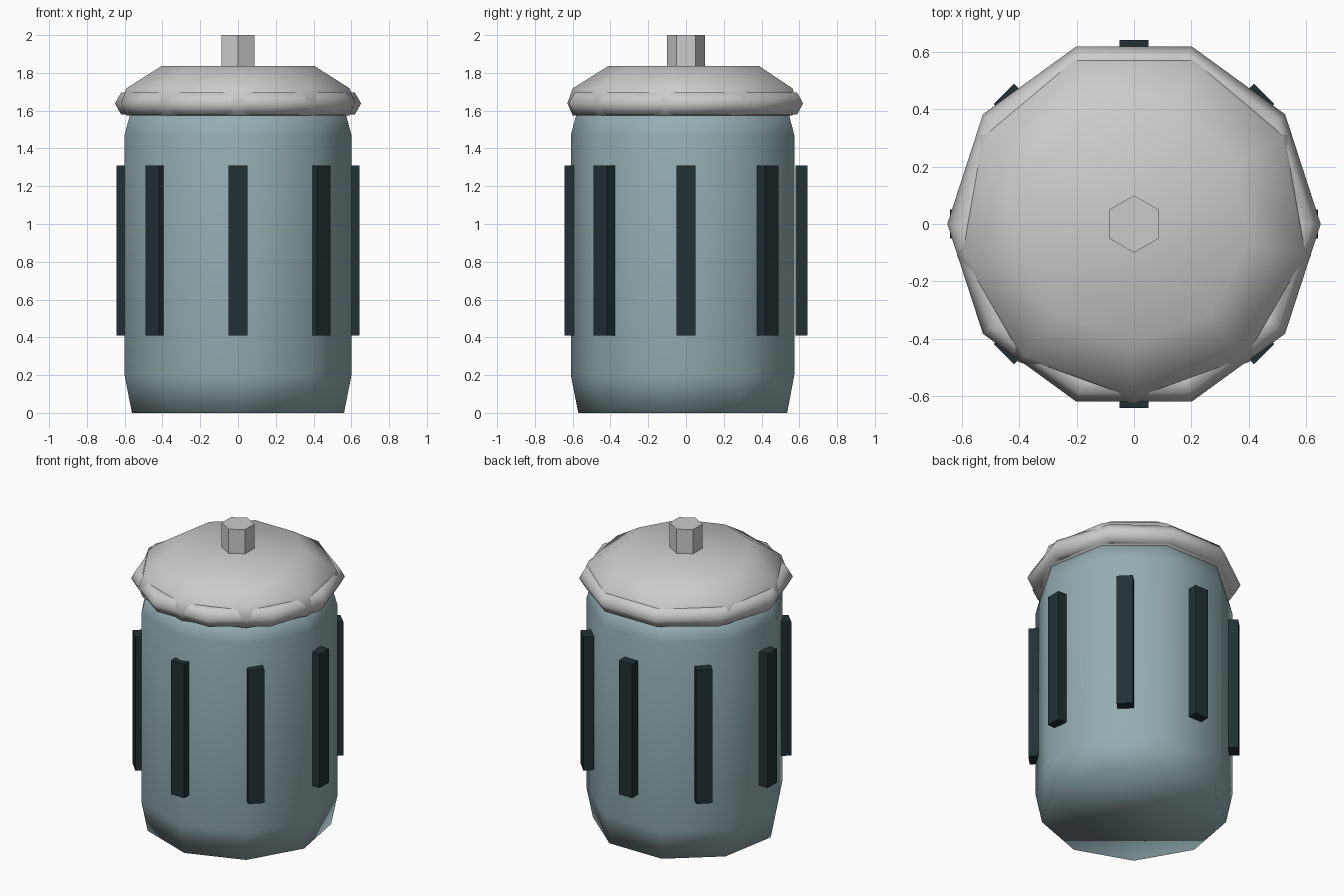
import bpy, bmesh, math

if "Cube" in bpy.data.objects:
    bpy.data.objects.remove(bpy.data.objects["Cube"])


def make_object(name, bm, smooth, mat=None):
    bmesh.ops.recalc_face_normals(bm, faces=bm.faces[:])
    for f in bm.faces:
        f.smooth = smooth
    mesh = bpy.data.meshes.new(name)
    bm.to_mesh(mesh)
    bm.free()
    obj = bpy.data.objects.new(name, mesh)
    bpy.context.collection.objects.link(obj)
    if mat:
        mesh.materials.append(mat)
    return obj


def lathe(name, profile, sides, start, smooth=True, mat=None, ring=False):
    """Revolve (radius, z) points; capped solid, or closed ring."""
    bm = bmesh.new()
    rows = []
    for r, z in profile:
        angles = [start + i * math.tau / sides for i in range(sides)]
        rows.append([bm.verts.new((r * math.cos(a), r * math.sin(a), z)) for a in angles])
    pairs = list(zip(rows, rows[1:]))
    if ring:
        pairs.append((rows[-1], rows[0]))
    else:
        bm.faces.new(rows[0][::-1])
        bm.faces.new(rows[-1])
    for low, high in pairs:
        for i in range(sides):
            j = (i + 1) % sides
            bm.faces.new((low[i], low[j], high[j], high[i]))
    return make_object(name, bm, smooth, mat)


def material(name, color):
    m = bpy.data.materials.new(name)
    m.diffuse_color = color
    m.use_nodes = True
    m.node_tree.nodes["Principled BSDF"].inputs["Base Color"].default_value = m.diffuse_color
    return m


teal = material("teal_metal", (0.30, 0.42, 0.45, 1))
dark = material("dark_metal", (0.015, 0.03, 0.036, 1))
FRONT = -math.pi / 2

# Nine-sided can body, one corner facing the front
lathe("can_body", [(0.57, 0), (0.61, 0.2), (0.61, 1.47), (0.575, 1.6)], 9, FRONT, mat=teal)

# Nine-sided domed lid
lathe("lid", [(0.60, 1.575), (0.628, 1.64), (0.60, 1.718), (0.41, 1.837)], 9, FRONT)

# Ten-sided rim with a hexagonal section around the lid
section = [(0.585 + 0.067 * math.cos(k * math.pi / 3),
            1.638 + 0.067 * math.sin(k * math.pi / 3)) for k in range(6)]
lathe("lid_rim", section, 10, 0, ring=True)

# Hexagonal knob
lathe("lid_knob", [(0.1, 1.8), (0.1, 2.0)], 6, FRONT, smooth=False)

# Eight upright bars around the body
for i in range(8):
    bm = bmesh.new()
    bmesh.ops.create_cube(bm, size=1)
    for v in bm.verts:
        v.co = (0.6115 + v.co.x * 0.063, v.co.y * 0.1, 0.86 + v.co.z * 0.9)
    bar = make_object(f"side_bar_{i + 1}", bm, False, dark)
    bar.rotation_euler.z = i * math.pi / 4
